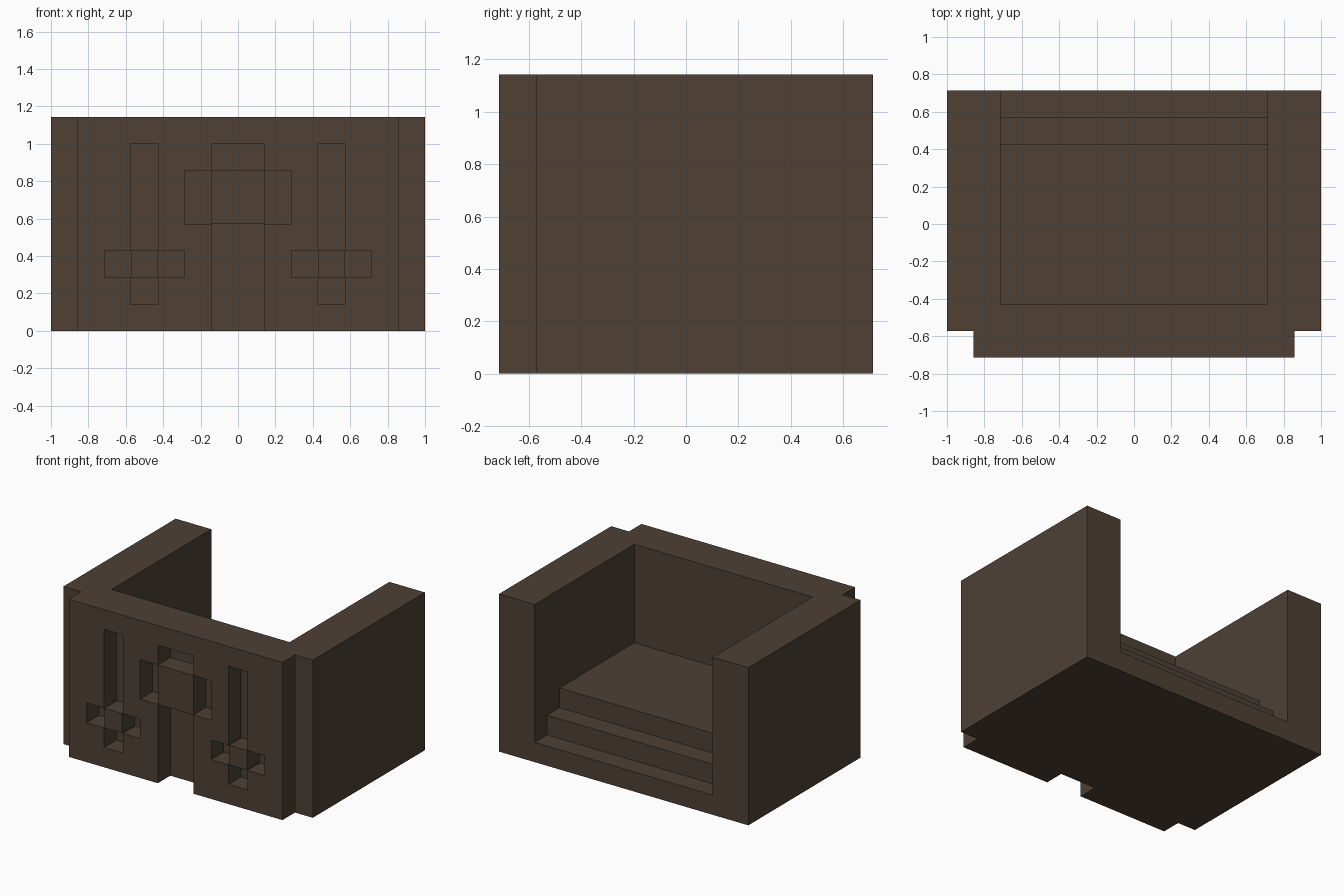
import bpy, bmesh
from mathutils import Vector

if "Cube" in bpy.data.objects:
    bpy.data.objects.remove(bpy.data.objects["Cube"])

U = 1 / 7  # model grid unit: 14 wide, 10 deep, 8 high

brown = bpy.data.materials.new("dark brown")
brown.diffuse_color = (0.0762, 0.0513, 0.0356, 1)
brown.use_nodes = True
brown.node_tree.nodes["Principled BSDF"].inputs["Base Color"].default_value = brown.diffuse_color


def prism(name, points, offset):
    """Extrude a closed outline (grid units) along an offset."""
    bm = bmesh.new()
    face = bm.faces.new([bm.verts.new(Vector(p) * U) for p in points])
    res = bmesh.ops.extrude_face_region(bm, geom=[face], use_keep_orig=True)
    moved = [g for g in res["geom"] if isinstance(g, bmesh.types.BMVert)]
    bmesh.ops.translate(bm, verts=moved, vec=Vector(offset) * U)
    bmesh.ops.recalc_face_normals(bm, faces=bm.faces[:])
    mesh = bpy.data.meshes.new(name)
    bm.to_mesh(mesh)
    bm.free()
    mesh.materials.append(brown)
    ob = bpy.data.objects.new(name, mesh)
    bpy.context.collection.objects.link(ob)
    return ob


def front_block(name, x0, x1, z0, z1, y0=-5, y1=-4):
    outline = [(x0, y0, z0), (x1, y0, z0), (x1, y0, z1), (x0, y0, z1)]
    return prism(name, outline, (0, y1 - y0, 0))


# U-shaped walls with the stepped-out front panel
half = [(6, -5), (6, -4), (7, -4), (7, 5), (5, 5), (5, -3)]
plan = half + [(-x, y) for x, y in reversed(half)]
walls = prism("walls", [(x, y, 0) for x, y in plan], (0, 0, 8))

# Recesses cut one unit deep into the front panel
recesses = [(-1, 1, -1, 7), (-2, 2, 4, 6)]
for s in (-1, 1):
    c = 3.5 * s
    recesses += [(c - .53, c + .53, 1, 7), (c - 1.5, c + 1.5, 2, 3)]
bpy.context.view_layer.objects.active = walls
for rect in recesses:
    cutter = front_block("recess_cutter", *rect, y0=-6)
    cutter.hide_render = True
    mod = walls.modifiers.new("recess", 'BOOLEAN')
    mod.operation = 'DIFFERENCE'
    mod.solver = 'EXACT'
    mod.object = cutter
    bpy.ops.object.modifier_apply(modifier=mod.name)
    bpy.data.objects.remove(cutter, do_unlink=True)

# Raised blocks left standing inside the recesses
front_block("centre_block", -1, 1, 4, 6)
for side, s in (("left", -1), ("right", 1)):
    front_block(side + "_cross_block", 3.5 * s - .5, 3.5 * s + .5, 2, 3)

# Floor with steps going down to the open back
steps = [(-3, 0), (5, 0), (5, 1), (4, 1), (4, 2), (3, 2), (3, 3), (-3, 3)]
prism("stepped_floor", [(-5, y, z) for y, z in steps], (10, 0, 0))
